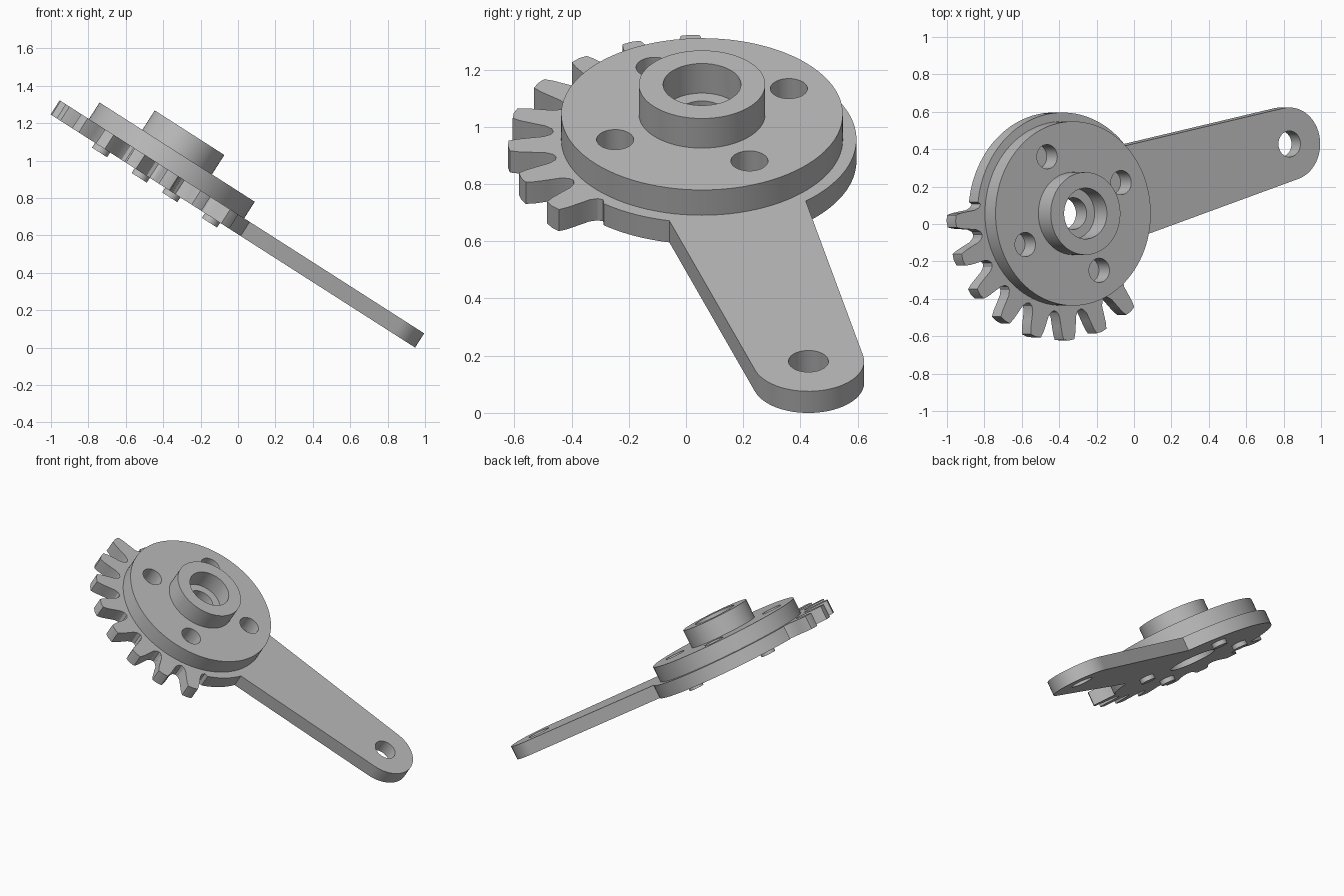
import bpy, bmesh
from math import radians, cos, sin
from mathutils import Matrix

if "Cube" in bpy.data.objects:
    bpy.data.objects.remove(bpy.data.objects["Cube"], do_unlink=True)

# One plain grey for every part
grey = bpy.data.materials.new("plain_grey")
grey.use_nodes = True
colour = (0.5, 0.5, 0.5, 1)
grey.diffuse_color = colour
grey.node_tree.nodes["Principled BSDF"].inputs["Base Color"].default_value = colour

# All parts share one tilted frame with its axis through the hub
FRAME = Matrix.Rotation(radians(32.6), 4, 'Y') @ Matrix.Translation((-0.837, 0, 0))
FRAME = Matrix.Translation((0, 0.056, 0)) @ FRAME


def polar(r, deg, centre=(0, 0)):
    a = radians(deg)
    return (centre[0] + r * cos(a), centre[1] + r * sin(a))


def arc(r, start, end, n, centre=(0, 0)):
    return [polar(r, start + (end - start) * i / n, centre) for i in range(n + 1)]


def circle(r, centre=(0, 0), n=64):
    return arc(r, 0, 360, n, centre)[:-1]


def slab(name, outlines, bottom, top):
    """Extrude a flat outline; further outlines become holes."""
    curve = bpy.data.curves.new(name, 'CURVE')
    curve.dimensions = '2D'
    curve.fill_mode = 'BOTH'
    curve.extrude = (top - bottom) / 2
    for pts in outlines:
        spline = curve.splines.new('POLY')
        spline.points.add(len(pts) - 1)
        for p, (x, y) in zip(spline.points, pts):
            p.co = (x, y, 0, 1)
        spline.use_cyclic_u = True
    temp = bpy.data.objects.new(name + "_outline", curve)
    bpy.context.collection.objects.link(temp)
    graph = bpy.context.evaluated_depsgraph_get()
    mesh = bpy.data.meshes.new_from_object(temp.evaluated_get(graph))
    bpy.data.objects.remove(temp, do_unlink=True)
    bpy.data.curves.remove(curve)

    bm = bmesh.new()
    bm.from_mesh(mesh)
    bmesh.ops.remove_doubles(bm, verts=bm.verts, dist=0.0002)
    bmesh.ops.recalc_face_normals(bm, faces=bm.faces)
    bmesh.ops.translate(bm, verts=bm.verts, vec=(0, 0, (top + bottom) / 2))
    bm.to_mesh(mesh)
    bm.free()
    mesh.materials.clear()
    mesh.materials.append(grey)
    ob = bpy.data.objects.new(name, mesh)
    ob.matrix_world = FRAME
    bpy.context.collection.objects.link(ob)
    bpy.ops.object.select_all(action='DESELECT')
    ob.select_set(True)
    bpy.context.view_layer.objects.active = ob
    bpy.ops.object.shade_smooth_by_angle(angle=radians(25))
    return ob


# Levels along the hub axis
PLATE_BOTTOM, PLATE_TOP, DISC_TOP, HUB_TOP = 0.51, 0.60, 0.705, 0.828

# Plate: rounded arm tip, plain rim, eight gear teeth, plain rim
TIP = (1.44, 0.372)
RIM, FIRST, PITCH, TEETH = 0.54, 183.5, 18, 8
outline = arc(0.195, -72.6, 101.8, 28, TIP)
outline += arc(RIM, 42.2, FIRST - 10, 44)
flank = [(-9, 0.522), (-7, 0.53), (-5.4, 0.555), (-4.5, 0.60), (-3.7, 0.645), (-2.8, 0.676)]
tooth = flank + [(0, 0.68)] + [(-a, r) for a, r in reversed(flank[1:])]
for i in range(TEETH):
    outline += [polar(r, FIRST + i * PITCH + a) for a, r in tooth]
last = FIRST + (TEETH - 1) * PITCH
outline += [polar(0.522, last + 9)]
outline += arc(RIM, last + 11, 347.8, 12)
slab("gear_arm_plate", [outline, circle(0.15), circle(0.07, TIP, 40)],
     PLATE_BOTTOM, PLATE_TOP)

# Raised disc with a stepped bore and four round pockets
pockets = [circle(0.065, polar(0.346, 28.6 + 90 * i), 40) for i in range(4)]
slab("raised_disc", [circle(0.4925, n=96), circle(0.085)] + pockets, PLATE_TOP, DISC_TOP)

# Hub collar
slab("hub_collar", [circle(0.221), circle(0.136)], DISC_TOP, HUB_TOP)

# Short pegs under the plate
for i in range(4):
    slab(f"underside_peg_{i + 1}", [circle(0.048, polar(0.362, -15.5 + 90 * i), 32)],
         PLATE_BOTTOM - 0.03, PLATE_BOTTOM + 0.02)
